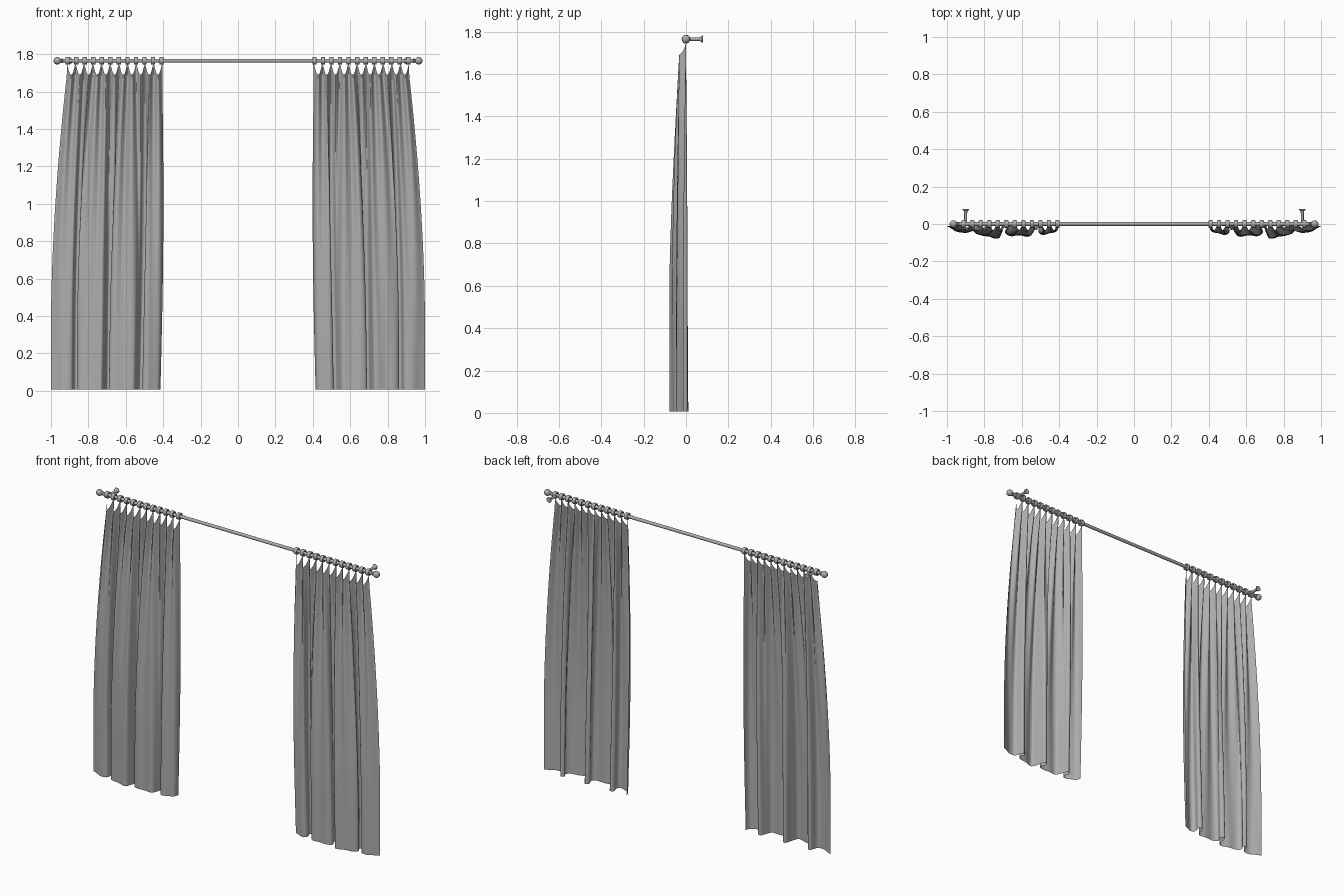
import bpy, bmesh, math
from mathutils import Vector

if "Cube" in bpy.data.objects:
    bpy.data.objects.remove(bpy.data.objects["Cube"])

ROD_Z = 1.765
TURNS = 11            # fabric spans between the 12 rings
IN_X, OUT_X = 0.41, 0.91

grey = bpy.data.materials.new("dark_grey")
grey.diffuse_color = (0.42, 0.42, 0.42, 1)
grey.use_nodes = True
grey.node_tree.nodes["Principled BSDF"].inputs["Base Color"].default_value = grey.diffuse_color


def finish(name, bm, angle=40):
    me = bpy.data.meshes.new(name)
    bm.to_mesh(me)
    bm.free()
    me.materials.append(grey)
    ob = bpy.data.objects.new(name, me)
    bpy.context.collection.objects.link(ob)
    bpy.context.view_layer.objects.active = ob
    ob.select_set(True)
    bpy.ops.object.shade_smooth_by_angle(angle=math.radians(angle))
    ob.select_set(False)
    return ob


def lathe(name, profile, origin, axis, sides=20, closed=False):
    """Revolve (distance, radius) points about an axis through origin."""
    bm = bmesh.new()
    rot = Vector((0, 0, 1)).rotation_difference(Vector(axis)).to_matrix()
    rings = []
    for d, r in profile:
        rings.append([bm.verts.new(rot @ Vector((r * math.cos(2 * math.pi * k / sides),
                                                 r * math.sin(2 * math.pi * k / sides), d))
                                   + Vector(origin)) for k in range(sides)])
    pairs = list(zip(rings, rings[1:]))
    if closed:
        pairs.append((rings[-1], rings[0]))
    for a, b in pairs:
        for k in range(sides):
            n = (k + 1) % sides
            bm.faces.new((a[k], a[n], b[n], b[k]))
    if not closed:
        bm.faces.new(rings[0][::-1])
        bm.faces.new(rings[-1])
    bmesh.ops.recalc_face_normals(bm, faces=bm.faces)
    return finish(name, bm)


# Hem line of one curtain seen from above: broad front folds, tight back folds
HEM = [(.415, -.002), (.425, -.030), (.455, -.045), (.49, -.058), (.512, -.04),
       (.503, -.002), (.525, .009), (.54, -.025), (.56, -.062), (.61, -.060),
       (.66, -.062), (.69, -.045), (.676, -.003), (.70, .009), (.715, -.04),
       (.735, -.078), (.79, -.062), (.84, -.054), (.862, -.03), (.848, -.002),
       (.872, .006), (.89, -.04), (.93, -.045), (.97, -.025), (1.0, -.012)]


def spline(points, t):
    """Catmull-Rom position at t in 0..1."""
    n = len(points) - 1
    i = min(int(t * n), n - 1)
    f = t * n - i
    p0, p1, p2, p3 = (Vector(points[min(max(i + k, 0), n)]) for k in (-1, 0, 1, 2))
    return 0.5 * (2 * p1 + (p2 - p0) * f + (2 * p0 - 5 * p1 + 4 * p2 - p3) * f * f
                  + (3 * p1 - p0 - 3 * p2 + p3) * f ** 3)


# Resample the hem evenly along its length
dense = [spline(HEM, k / 600) for k in range(601)]
lengths = [0.0]
for a, b in zip(dense, dense[1:]):
    lengths.append(lengths[-1] + (b - a).length)


def hem(u):
    s = u * lengths[-1]
    i = next((k for k, l in enumerate(lengths) if l >= s), 600)
    return dense[i]


def curtain(name, side):
    cols, rows = TURNS * 20, 28
    bm = bmesh.new()
    grid = []
    for c in range(cols + 1):
        u = c / cols
        phase = u * TURNS
        gap = abs(phase - round(phase)) * (OUT_X - IN_X) / TURNS
        top = 1.69 + 0.055 * math.exp(-(gap / 0.0105) ** 2)   # pinched tab at each ring
        hx, hy = hem(u)
        tx = IN_X - .005 + u * (OUT_X - IN_X + .01)
        pleat = -0.032 * math.sin(math.pi * phase) ** 2
        column = []
        for r in range(rows + 1):
            v = (r / rows) ** 1.4
            z = top * (1 - v) + 0.006 * v
            t = min(max((1.69 - z) / 1.69, 0), 1)
            w = 1 - (1 - min(t / .8, 1)) ** 1.8
            x = tx + (hx - tx) * w - .014 * (1 - u) * math.sin(math.pi * t)
            # small pleats fade out slowly while the big folds open
            y = max(hy * w + pleat * (1 - t) ** 1.3, -.078)
            column.append(bm.verts.new((side * x, y, z)))
        grid.append(column)
    for a, b in zip(grid, grid[1:]):
        for r in range(rows):
            quad = (a[r], a[r + 1], b[r + 1], b[r])
            bm.faces.new(quad if side > 0 else quad[::-1])
    finish(name, bm, 60)


# Rod
lathe("rod", [(-.95, .010), (.95, .010)], (0, 0, ROD_Z), (1, 0, 0))

BALL = [(.02 * -math.cos(math.pi * k / 12), .02 * math.sin(math.pi * k / 12)) for k in range(1, 12)]
for side, label in ((-1, "left"), (1, "right")):
    # Finial: collar then ball
    lathe(label + "_finial", [(-.03, .010), (-.028, .012), (-.022, .012), (-.02, .009)] + BALL[1:],
          (side * .966, 0, ROD_Z), (side, 0, 0))
    # Wall bracket with flared plate
    lathe(label + "_bracket", [(0, .008), (.055, .008), (.068, .010), (.076, .017), (.08, .017)],
          (side * .9, 0, ROD_Z), (0, 1, 0), 16)
    # Rings around the rod
    for k in range(TURNS + 1):
        x = IN_X + k * (OUT_X - IN_X) / TURNS
        section = [(-.011, .013), (-.011, .019), (-.008, .0205), (.008, .0205), (.011, .019), (.011, .013)]
        lathe(f"{label}_ring_{k + 1}", section, (side * x, 0, ROD_Z), (1, 0, 0), 20, True)
    # Hanging fabric
    curtain(label + "_curtain", side)
